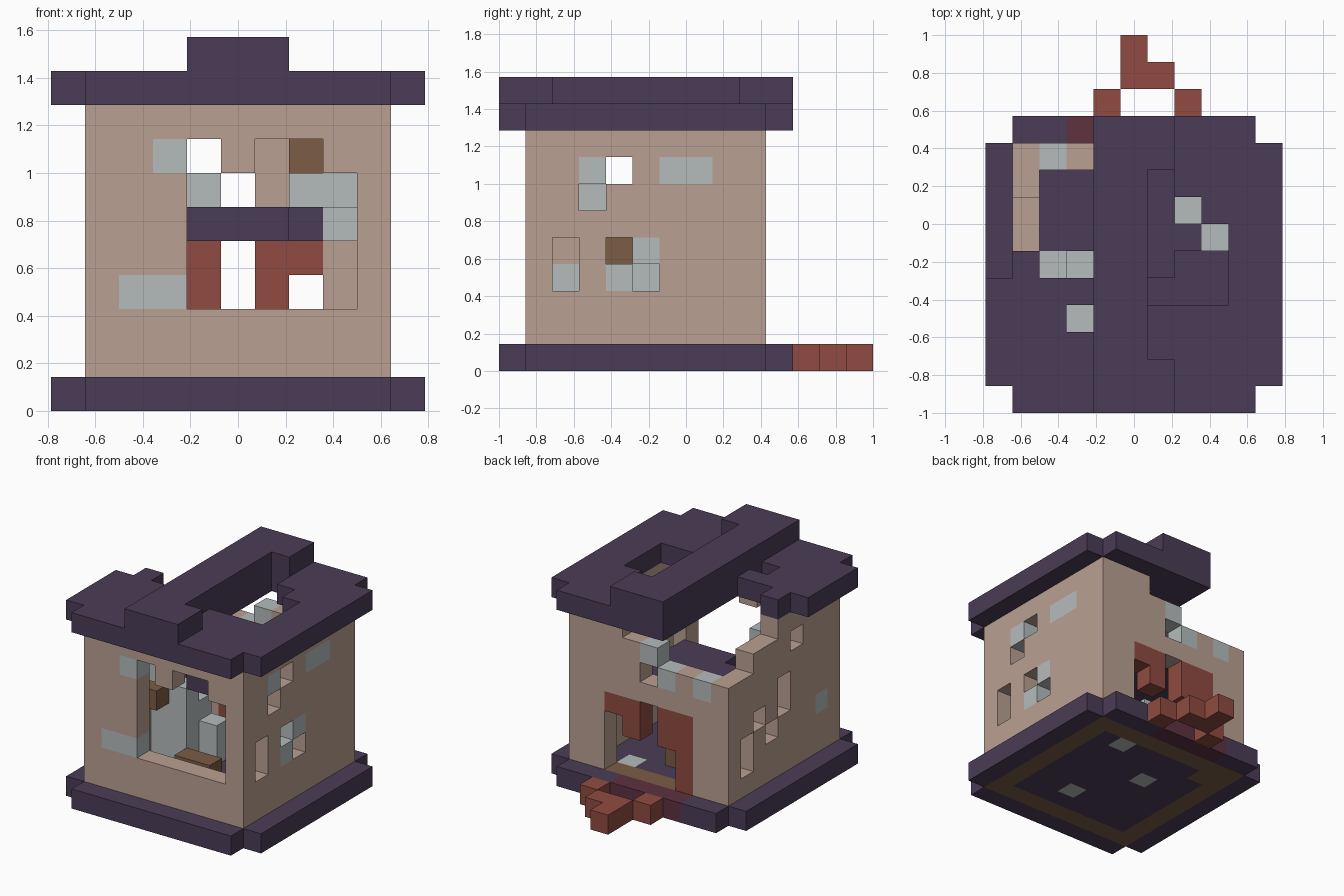
import bpy, bmesh
from mathutils import Vector

cube = bpy.data.objects.get("Cube")
if cube:
    bpy.data.objects.remove(cube)

S = 1 / 7                       # block size
ORIGIN = Vector((-5.5, -7, 0))  # grid corner, in blocks


def material(name, rgb):
    lin = [((c / 255 + 0.055) / 1.055) ** 2.4 for c in rgb]
    m = bpy.data.materials.new(name)
    m.use_nodes = True
    m.diffuse_color = (*lin, 1)
    bsdf = m.node_tree.nodes["Principled BSDF"]
    bsdf.inputs["Base Color"].default_value = (*lin, 1)
    bsdf.inputs["Roughness"].default_value = 0.9
    return m


MATS = {
    "purple": material("dark purple", (74, 60, 86)),
    "tan": material("clay tan", (186, 160, 146)),
    "grey": material("stone grey", (181, 188, 188)),
    "red": material("brick red", (144, 75, 65)),
    "brown": material("wood brown", (124, 93, 70)),
    "wine": material("burgundy", (94, 50, 64)),
}
parts = {}


def box(part, colour, xs, ys, zs):
    """Fill an inclusive range of blocks."""
    cells = parts.setdefault(part, {})
    for i in range(xs[0], xs[1] + 1):
        for j in range(ys[0], ys[1] + 1):
            for k in range(zs[0], zs[1] + 1):
                cells[i, j, k] = colour


def paint(part, colour, *cells):
    for c in cells:
        parts.setdefault(part, {})[c] = colour


def carve(part, *cells):
    for c in cells:
        parts[part].pop(c, None)


def slab(part, k):
    """Square slab with its corners left out."""
    box(part, "purple", (0, 10), (1, 9), (k, k))
    box(part, "purple", (1, 9), (0, 10), (k, k))


# Base with a wooden ring below the walls and stones in the floor
slab("base", 0)
box("base", "brown", (1, 9), (1, 9), (0, 0))
box("base", "purple", (2, 8), (2, 8), (0, 0))
paint("base", "brown", (2, 8, 0))
paint("base", "grey", (7, 8, 0), (4, 6, 0), (6, 3, 0))
box("base", "wine", (3, 6), (10, 10), (0, 0))

# Scattered back steps
paint("back_steps", "red", (4, 11, 0), (7, 11, 0), (5, 12, 0), (6, 12, 0), (5, 13, 0))

# Front wall with ragged window
box("front_wall", "tan", (1, 9), (1, 1), (1, 8))
carve("front_wall", *[(i, 1, k) for i in range(4, 9) for k in range(3, 8)])
paint("front_wall", "tan", (5, 1, 7), (8, 1, 7))
paint("front_wall", "grey", (3, 1, 7), (2, 1, 3), (3, 1, 3))

# Wall at +x with small holes
box("left_wall", "tan", (9, 9), (2, 8), (1, 8))
carve("left_wall", *[(9, j, k) for j, k in ((2, 3), (2, 4), (3, 6), (4, 7), (4, 4), (5, 3))])
paint("left_wall", "grey", *[(9, j, k) for j, k in ((3, 7), (6, 7), (7, 7), (5, 4), (4, 3))])

# Wall at -x, broken down toward the back
box("right_wall", "tan", (1, 1), (2, 5), (1, 8))
box("right_wall", "tan", (1, 1), (6, 7), (1, 7))
box("right_wall", "tan", (1, 1), (8, 8), (1, 6))
carve("right_wall", *[(1, j, k) for j, k in ((5, 4), (5, 5), (8, 2), (8, 3), (7, 4), (6, 3), (4, 7))])
paint("right_wall", "grey", (1, 2, 3))

# Back wall, broken on one side, with a ruined red doorway
box("back_wall", "tan", (7, 9), (9, 9), (1, 8))
box("back_wall", "tan", (6, 6), (9, 9), (1, 7))
box("back_wall", "tan", (1, 5), (9, 9), (1, 6))
carve("back_wall", (5, 9, 6), *[(i, 9, k) for i in range(4, 8) for k in range(1, 5)])
box("back_wall", "red", (3, 3), (9, 9), (1, 4))
for i in (4, 6):
    box("back_wall", "red", (i, i), (9, 9), (3, 4))
paint("back_wall", "red", (7, 9, 4), (5, 9, 4))
carve("back_wall", (5, 9, 4))
paint("back_wall", "grey", (2, 9, 6), (4, 9, 6), (5, 9, 7))

# Upper floor, open toward the front
box("upper_floor", "purple", (2, 8), (6, 8), (5, 5))
box("upper_floor", "purple", (4, 6), (5, 5), (5, 5))
carve("upper_floor", (8, 6, 5))

# Stairs and loose stones
for i, j, top in ((4, 6, 2), (3, 6, 3), (3, 5, 4), (2, 5, 5)):
    box("stone_stairs", "grey", (i, i), (j, j), (1, top))
paint("loose_stones", "grey", (7, 7, 6), (8, 7, 6), (8, 6, 5), (3, 3, 6))

# Wooden furniture
paint("wooden_furniture", "brown", (7, 8, 7), (4, 4, 1), (5, 4, 1), (5, 7, 1), (2, 4, 4))

# Roof with two openings and a raised ridge
slab("roof", 9)
carve("roof", *[(i, j, 9) for i in range(4) for j in range(5, 11)], (3, 3, 9))
paint("roof", "purple", (1, 5, 9))
for i, first, last in ((6, 4, 8), (7, 4, 7), (8, 4, 6)):
    carve("roof", *[(i, j, 9) for j in range(first, last + 1)])
box("roof_ridge", "purple", (4, 5), (0, 10), (10, 10))
for ys in ((0, 1), (9, 10)):
    box("roof_ridge", "purple", (6, 6), ys, (10, 10))

# Turn the blocks into meshes, keeping only exposed faces
solid = {c for cells in parts.values() for c in cells}
for name, cells in parts.items():
    mesh = bpy.data.meshes.new(name)
    used = sorted(set(cells.values()))
    for colour in used:
        mesh.materials.append(MATS[colour])
    bm = bmesh.new()
    for cell, colour in cells.items():
        centre = Vector(cell) + Vector((0.5, 0.5, 0.5))
        for axis in range(3):
            for sign in (-1, 1):
                n = Vector((0, 0, 0))
                n[axis] = sign
                if tuple(int(a + b) for a, b in zip(cell, n)) in solid:
                    continue
                u = Vector((0, 0, 0))
                u[(axis + 1) % 3] = 0.5
                v = n.cross(u)
                mid = centre + n * 0.5
                corners = (mid - u - v, mid + u - v, mid + u + v, mid - u + v)
                face = bm.faces.new([bm.verts.new((p + ORIGIN) * S) for p in corners])
                face.material_index = used.index(colour)
    bmesh.ops.remove_doubles(bm, verts=bm.verts, dist=S / 100)
    bm.to_mesh(mesh)
    bm.free()
    bpy.context.collection.objects.link(bpy.data.objects.new(name, mesh))
